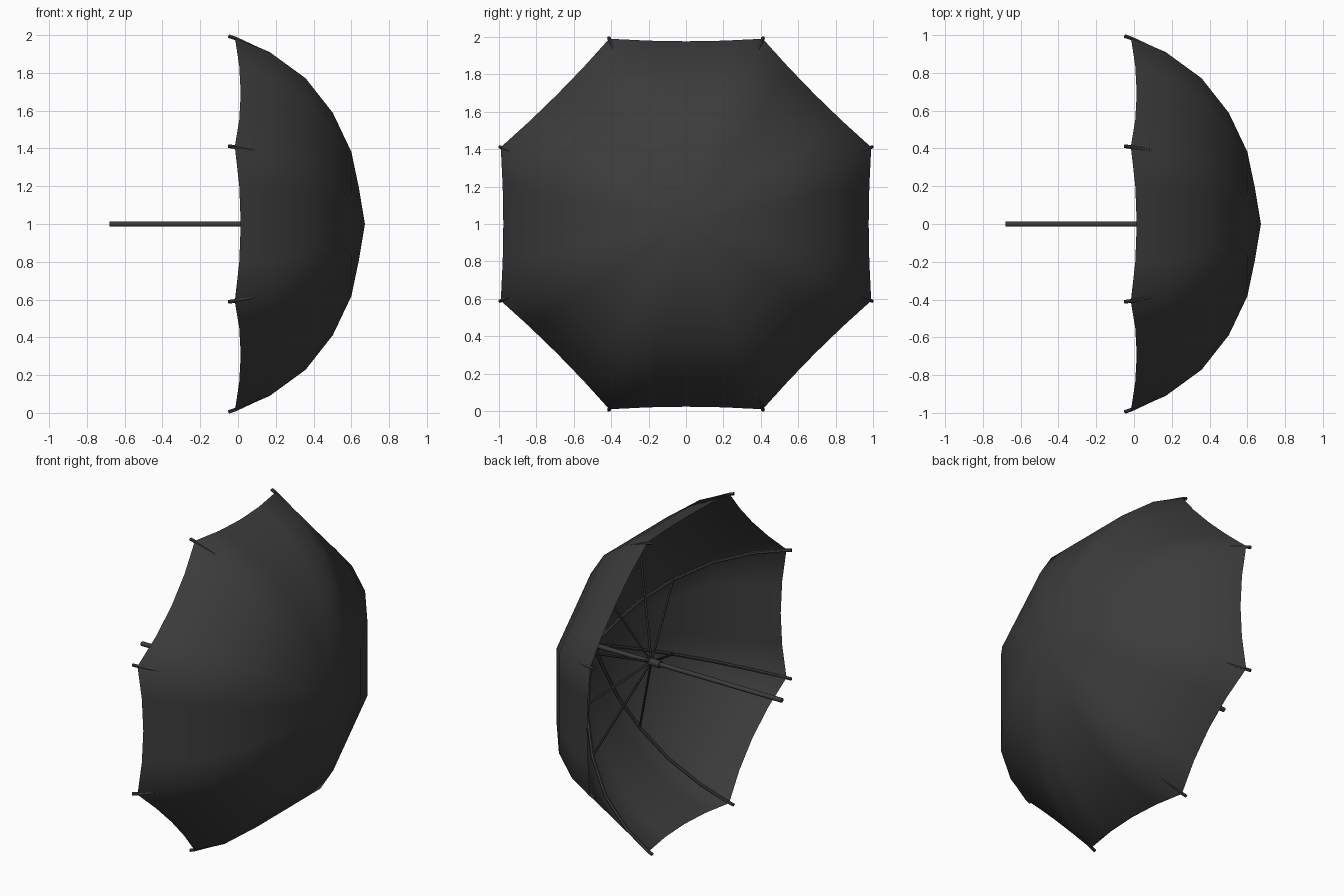
import bpy, bmesh
from math import cos, sin, pi
from mathutils import Vector, Matrix

if "Cube" in bpy.data.objects:
    bpy.data.objects.remove(bpy.data.objects["Cube"])

RIBS, SEGS = 8, 4
# rib profile: (x along the shaft, distance from the shaft axis)
PROFILE = [(0.64, 0.208), (0.60, 0.414), (0.502, 0.637),
           (0.358, 0.835), (0.168, 0.985), (-0.017, 1.072)]
APEX = 0.672

dark = bpy.data.materials.new("dark_fabric")
dark.diffuse_color = (0.045, 0.045, 0.045, 1)
dark.use_nodes = True
dark.node_tree.nodes["Principled BSDF"].inputs["Base Color"].default_value = dark.diffuse_color


def at(x, r, k):
    a = pi / 8 + k * 2 * pi / RIBS
    return Vector((x, r * cos(a), 1 + r * sin(a)))


def finish(name, bm, angle=None):
    me = bpy.data.meshes.new(name)
    bm.to_mesh(me)
    bm.free()
    me.materials.append(dark)
    ob = bpy.data.objects.new(name, me)
    bpy.context.collection.objects.link(ob)
    for p in me.polygons:
        p.use_smooth = True
    if angle:
        bpy.ops.object.select_all(action='DESELECT')
        ob.select_set(True)
        bpy.context.view_layer.objects.active = ob
        bpy.ops.object.shade_smooth_by_angle(angle=angle)
    return ob


def tubes(name, paths, radius):
    cu = bpy.data.curves.new(name, 'CURVE')
    cu.dimensions = '3D'
    cu.bevel_depth = radius
    cu.bevel_resolution = 1
    cu.use_fill_caps = True
    for path in paths:
        sp = cu.splines.new('POLY')
        sp.points.add(len(path) - 1)
        for pt, co in zip(sp.points, path):
            pt.co = (*co, 1)
    cu.materials.append(dark)
    ob = bpy.data.objects.new(name, cu)
    bpy.context.collection.objects.link(ob)
    bpy.ops.object.select_all(action='DESELECT')
    ob.select_set(True)
    bpy.context.view_layer.objects.active = ob
    bpy.ops.object.convert(target='MESH')
    bpy.ops.object.shade_smooth_by_angle(angle=0.9)


def rod(name, x0, x1, radius, sides=12):
    bm = bmesh.new()
    m = Matrix.Translation(((x0 + x1) / 2, 0, 1)) @ Matrix.Rotation(pi / 2, 4, 'Y')
    bmesh.ops.create_cone(bm, cap_ends=True, segments=sides, radius1=radius,
                          radius2=radius, depth=x1 - x0, matrix=m)
    finish(name, bm, 0.7)


# canopy: flat-chord panels between ribs, rim scalloped along the surface
bm = bmesh.new()
apex = bm.verts.new((APEX, 0, 1))
rings = []
for i, (x, r) in enumerate(PROFILE):
    ring = []
    for k in range(RIBS):
        for s in range(SEGS):
            t = s / SEGS
            co = at(x, r, k).lerp(at(x, r, k + 1), t)
            if i == len(PROFILE) - 1:
                px, pr = PROFILE[i - 1]
                inner = at(px, pr, k).lerp(at(px, pr, k + 1), t)
                co = co.lerp(inner, 0.17 * 4 * t * (1 - t))
            ring.append(bm.verts.new(co))
    rings.append(ring)
n = RIBS * SEGS
for j in range(n):
    q = (j + 1) % n
    bm.faces.new((apex, rings[0][j], rings[0][q]))
    for a, b in zip(rings, rings[1:]):
        bm.faces.new((a[j], b[j], b[q], a[q]))
bmesh.ops.recalc_face_normals(bm, faces=bm.faces)
finish("canopy", bm)

# ribs follow the inside of the canopy and poke out as tips
rib = [(0.655, 0.012)] + [(x - 0.011, r - 0.008) for x, r in PROFILE[:-1]]
rib += [(-0.015, 1.064), (-0.05, 1.077)]
tubes("ribs", [[at(x, r, k) for x, r in rib] for k in range(RIBS)], 0.01)

# stretchers from the runner to the ribs
tubes("stretchers", [[at(0.25, 0.012, k), at(0.493, 0.622, k)]
                     for k in range(RIBS)], 0.007)

# shaft, sliding runner and top hub
rod("shaft", -0.68, 0.66, 0.014)
rod("runner", 0.18, 0.27, 0.022)
rod("top_hub", 0.615, 0.655, 0.022)
